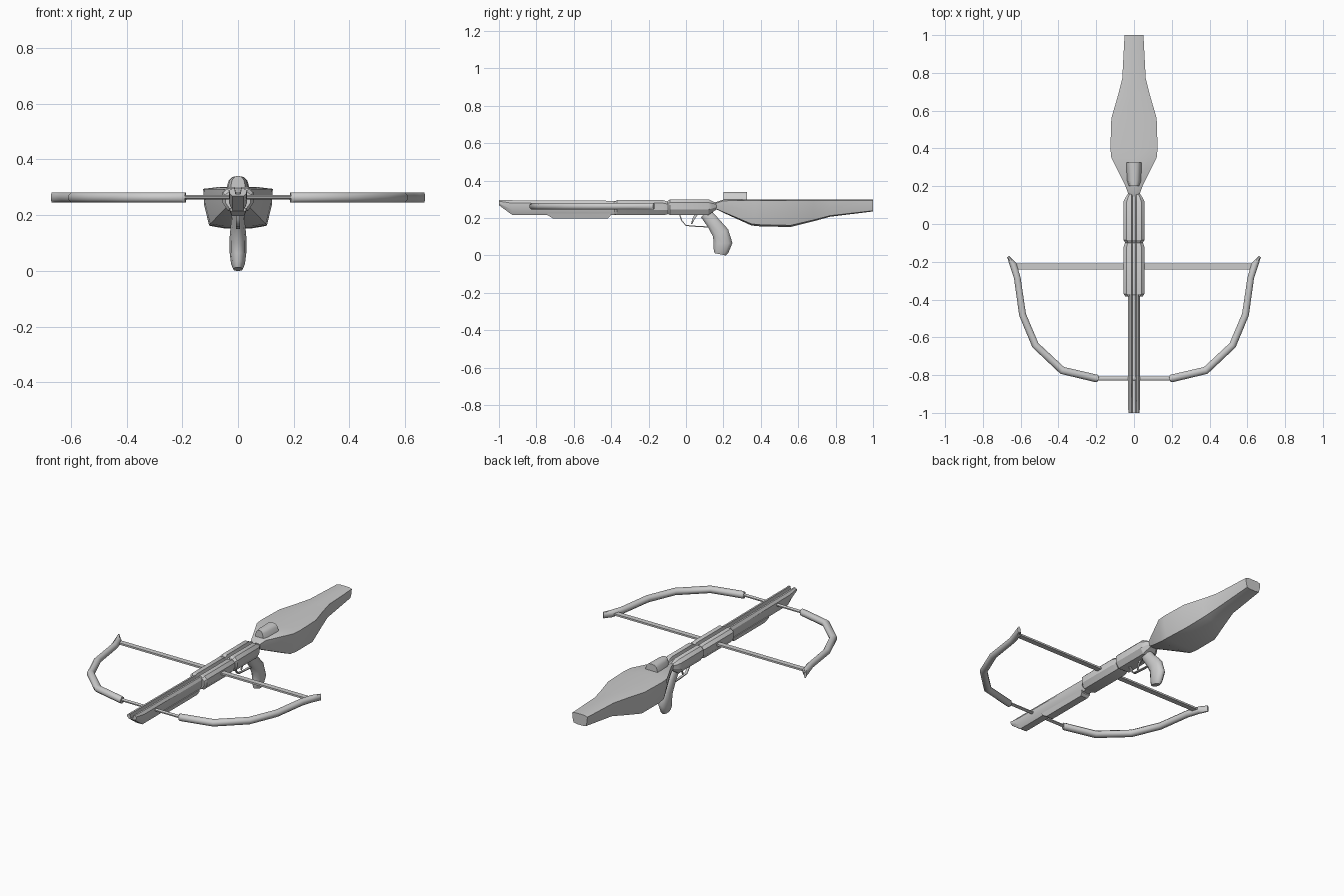
import bpy, bmesh, math
from mathutils import Vector


def loft(name, rings, mirror=False, angle=40):
    """Skin a list of equal-length point rings and cap both ends."""
    bm = bmesh.new()
    vs = [[bm.verts.new(p) for p in r] for r in rings]
    n = len(rings[0])
    for a, b in zip(vs, vs[1:]):
        for i in range(n):
            j = (i + 1) % n
            bm.faces.new((a[i], a[j], b[j], b[i]))
    bm.faces.new(vs[0][::-1])
    bm.faces.new(vs[-1])
    bmesh.ops.recalc_face_normals(bm, faces=bm.faces)
    me = bpy.data.meshes.new(name)
    bm.to_mesh(me)
    bm.free()
    ob = bpy.data.objects.new(name, me)
    bpy.context.collection.objects.link(ob)
    bpy.ops.object.select_all(action='DESELECT')
    ob.select_set(True)
    bpy.context.view_layer.objects.active = ob
    bpy.ops.object.shade_smooth_by_angle(angle=math.radians(angle))
    if mirror:
        m = ob.modifiers.new("mirror", 'MIRROR')
        m.use_axis[0] = True
    return ob


def sym(y, half):
    """Full ring at y from right-half (x, z) points, top to bottom."""
    left = [(-x, z) for x, z in reversed(half) if x > 0]
    return [(x, y, z) for x, z in half + left]


def tube(name, path, side, n=6, mirror=False):
    """Sweep ellipses along (point, half width across, half width along side)."""
    side = Vector(side)
    pts = [Vector(p[0]) for p in path]
    rings = []
    for i, (p, across, along) in enumerate(path):
        t = (pts[min(i + 1, len(pts) - 1)] - pts[max(i - 1, 0)]).normalized()
        u = t.cross(side).normalized()
        ring = []
        for k in range(n):
            a = 2 * math.pi * (k + 0.5) / n
            ring.append(pts[i] + u * across * math.cos(a) + side * along * math.sin(a))
        rings.append(ring)
    return loft(name, rings, mirror, 50)


def grooved(y, w, top, bot, groove):
    """Body section with an arrow groove along the top."""
    h = top - bot
    return sym(y, [(0, top - groove), (0.008, top - groove), (0.012, top),
                   (w * 0.7, top), (w, top - h * 0.2), (w, bot + h * 0.35),
                   (w * 0.65, bot), (0, bot)])


# Front rail with sloped nose
loft("front_rail", [grooved(-1.0, 0.03, 0.295, 0.268, 0.02),
                    grooved(-0.93, 0.032, 0.295, 0.217, 0.035),
                    grooved(-0.37, 0.032, 0.292, 0.217, 0.02)], angle=30)

# Pad under the rail
loft("rail_pad", [sym(y, [(0, 0.225), (0.03, 0.225), (w, z), (0, z)])
                  for y, w, z in [(-0.74, 0.028, 0.215), (-0.71, 0.022, 0.197),
                                  (-0.42, 0.022, 0.197), (-0.405, 0.028, 0.21)]], angle=30)

# Middle and rear body blocks
loft("middle_body", [grooved(y, w, t, b, 0.018) for y, w, t, b in
                     [(-0.385, 0.045, 0.285, 0.222), (-0.37, 0.055, 0.295, 0.215),
                      (-0.12, 0.055, 0.295, 0.215), (-0.09, 0.045, 0.285, 0.222)]], angle=30)
loft("rear_body", [grooved(y, w, t, b, g) for y, w, t, b, g in
                   [(-0.1, 0.045, 0.29, 0.225, 0.018), (-0.085, 0.055, 0.30, 0.215, 0.018),
                    (0.12, 0.055, 0.30, 0.215, 0.018), (0.14, 0.045, 0.29, 0.23, 0.01),
                    (0.17, 0.025, 0.278, 0.25, 0.001)]], angle=30)

# Shoulder stock
stock = [(0.145, 0.025, 0.28, 0.255), (0.20, 0.045, 0.298, 0.228),
         (0.35, 0.12, 0.30, 0.16), (0.40, 0.125, 0.30, 0.155),
         (0.56, 0.12, 0.30, 0.152), (0.68, 0.085, 0.30, 0.182),
         (0.77, 0.062, 0.30, 0.207), (1.0, 0.05, 0.30, 0.235)]
loft("stock", [sym(y, [(0, t), (w * 0.6, t), (w, t - 0.006),
                       (w * 0.97, t - (t - b) * 0.45),
                       (w * 0.83, b + (t - b) * 0.06), (w * 0.4, b), (0, b)])
               for y, w, t, b in stock])

# Raised rest on top of the stock
loft("thumb_rest", [sym(y, [(0, 0.34), (0.02 * s, 0.337), (0.033 * s, 0.325),
                            (0.042 * s, 0.295), (0, 0.295)])
                    for y, s in [(0.2, 0.65), (0.23, 0.9), (0.325, 1.0)]])

# Pistol grip
tube("grip", [((0, 0.105, 0.225), 0.034, 0.022), ((0, 0.145, 0.175), 0.038, 0.025),
              ((0, 0.185, 0.12), 0.047, 0.03), ((0, 0.198, 0.065), 0.053, 0.03),
              ((0, 0.187, 0.025), 0.043, 0.025), ((0, 0.183, 0.006), 0.033, 0.017)],
     (1, 0, 0), n=10)

# Trigger guard and trigger
tube("trigger_guard", [((0, y, z), 0.004, 0.01) for y, z in
                       [(-0.035, 0.22), (-0.022, 0.185), (0.0, 0.16), (0.06, 0.155),
                        (0.125, 0.152)]], (1, 0, 0), n=4)
tube("trigger", [((0, 0.055, 0.22), 0.009, 0.006), ((0, 0.04, 0.195), 0.007, 0.006),
                 ((0, 0.03, 0.168), 0.004, 0.005)], (1, 0, 0), n=6)

# Bow limbs, one side mirrored
limb = [(0.188, -0.82, 0.014), (0.198, -0.818, 0.022), (0.38, -0.775, 0.022),
        (0.522, -0.642, 0.021), (0.59, -0.48, 0.02), (0.618, -0.285, 0.019),
        (0.64, -0.215, 0.02), (0.666, -0.172, 0.007)]
tube("bow_limb", [((x, y, 0.263), r, 0.02) for x, y, r in limb], (0, 0, 1), n=8, mirror=True)

# Cross rod joining the limbs, and the string
tube("limb_rod", [((x, -0.818, 0.264), 0.011, 0.008) for x in (-0.21, 0.21)], (0, 0, 1), n=8)
tube("bow_string", [((x, -0.225, 0.264), 0.022, 0.0075) for x in (-0.63, 0.63)], (0, 0, 1), n=4)
